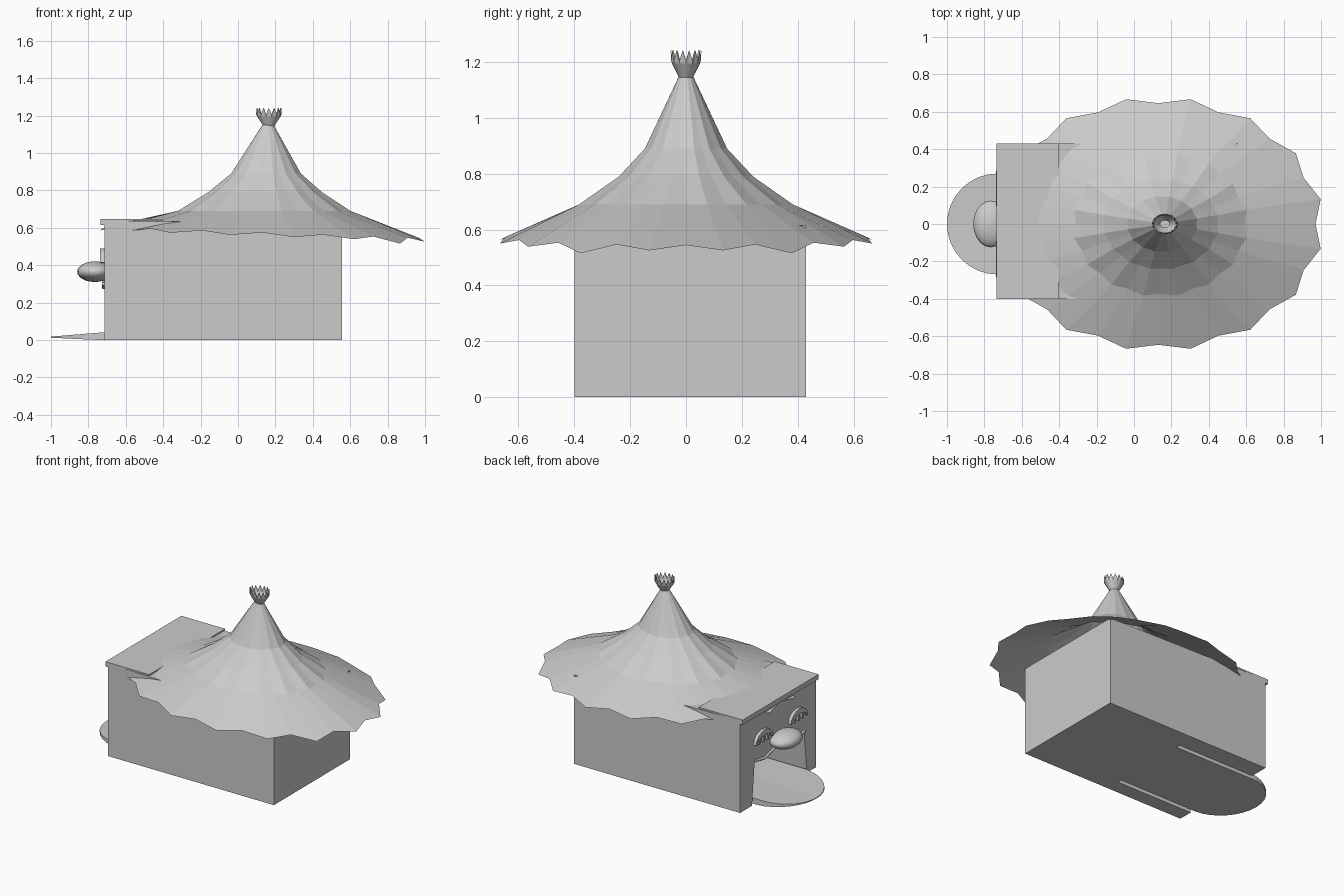
import bpy, bmesh
from math import sin, cos, pi

if "Cube" in bpy.data.objects:
    bpy.data.objects.remove(bpy.data.objects["Cube"])


def make(name, verts, faces):
    me = bpy.data.meshes.new(name)
    me.from_pydata(verts, [], faces)
    bm = bmesh.new()
    bm.from_mesh(me)
    bmesh.ops.recalc_face_normals(bm, faces=bm.faces)
    bm.to_mesh(me)
    bm.free()
    ob = bpy.data.objects.new(name, me)
    bpy.context.collection.objects.link(ob)
    return ob


def prism(name, outline, x0, x1):
    """Extrude a (y, z) outline along x."""
    n = len(outline)
    v = [(x, y, z) for x in (x0, x1) for y, z in outline]
    f = [tuple(range(n)), tuple(range(2 * n - 1, n - 1, -1))]
    f += [(i, (i + 1) % n, (i + 1) % n + n, i + n) for i in range(n)]
    return make(name, v, f)


def loft(name, rings):
    """Skin a list of equally sized closed rings, open at both ends."""
    n = len(rings[0])
    v = [p for r in rings for p in r]
    f = [(a * n + i, a * n + (i + 1) % n, (a + 1) * n + (i + 1) % n, (a + 1) * n + i)
         for a in range(len(rings) - 1) for i in range(n)]
    return make(name, v, f)


def tube(name, points, radius):
    cu = bpy.data.curves.new(name, 'CURVE')
    cu.dimensions = '3D'
    cu.bevel_depth = radius
    cu.bevel_resolution = 1
    cu.use_fill_caps = True
    sp = cu.splines.new('POLY')
    sp.points.add(len(points) - 1)
    for p, co in zip(sp.points, points):
        p.co = (*co, 1)
    ob = bpy.data.objects.new(name, cu)
    bpy.context.collection.objects.link(ob)
    return ob


# Body with slightly sloping top, hidden under the roof at the far end
body = prism("body", [(-.40, 0), (.43, 0), (.43, .64), (-.40, .64)], -.715, .555)
for v in body.data.vertices:
    if v.co.x > 0 and v.co.z > .5:
        v.co.z = .615

# Mouth-shaped doorway, open at the floor
half = [(.30, -.1), (.30, 0), (.27, .30), (.16, .28), (.06, .31)]
outline = half + [(-y, z) for y, z in reversed(half)]
cutter = prism("doorway_cutter", outline, -.9, -.12)
cutter.hide_render = True
cutter.hide_set(True)
mod = body.modifiers.new("doorway", 'BOOLEAN')
mod.object = cutter
mod.operation = 'DIFFERENCE'
mod.solver = 'EXACT'

# Flat top plate with a lip folded over the entrance
prism("top_plate", [(-.40, .638), (.43, .638), (.43, .648), (-.40, .648)], -.735, -.40)
prism("plate_lip", [(-.40, .615), (.43, .615), (.43, .648), (-.40, .648)], -.735, -.715)

# Tongue ramp: rounded tip, low central crease
N = 16
rim = [(-.12, .27)] + [(-.73 - .27 * sin(pi * i / N), .27 * cos(pi * i / N))
                       for i in range(N + 1)] + [(-.12, -.27)]


def tongue_z(x):
    return .04 - .022 * max(0, (-.73 - x) / .27)


n = len(rim)
top = [(x, y, tongue_z(x)) for x, y in rim]
bottom = [(x, y, .012 * max(0, (-.75 - x) / .25)) for x, y in rim]
faces = [(i, (i + 1) % n, n + (i + 1) % n, n + i) for i in range(n)]
faces += [tuple(range(2 * n - 1, n - 1, -1))]
crease = [(-.12, 0, .034), (-.73, 0, .034)]
tip = 1 + N // 2
faces += [tuple(range(0, tip + 1)) + (2 * n + 1, 2 * n),
          tuple(range(tip, n)) + (2 * n, 2 * n + 1)]
make("tongue", top + bottom + crease, faces)

# Pleated roof: 32 segments, folds grow towards a scalloped brim
S = 32
profile = [  # centre x, radius x, radius y, height, fold depth
    (.16, .03, .025, 1.15, 0), (.15, .19, .15, .89, .03), (.145, .31, .245, .79, .03),
    (.14, .47, .39, .69, .04), (.13, .885, .68, .55, .05)]
rings = []
for cx, rx, ry, z, fold in profile:
    ring = []
    brim = z < .6
    for i in range(S):
        a = 2 * pi * i / S
        k = 1 if i % 2 else 1 - fold
        x = cx + rx * k * cos(a)
        dz = (0 if i % 2 else .018) - .035 * (x - .3) if brim else 0
        if brim and i in (3, 29):
            dz -= .015
        ring.append((x, ry * k * sin(a), z + dz))
    rings.append(ring)
loft("roof", rings)

# Spiky straw crown above the neck
crown = []
for rx, ry, lo, hi in ((.03, .025, 1.145, 1.145), (.062, .05, 1.195, 1.195),
                       (.068, .055, 1.205, 1.24)):
    crown.append([(.165 + rx * cos(2 * pi * i / 28), ry * sin(2 * pi * i / 28),
                   hi if i % 2 else lo) for i in range(28)])
straw = loft("straw_crown", crown)
straw.modifiers.new("thickness", 'SOLIDIFY').thickness = .006

# Nose
bpy.ops.mesh.primitive_uv_sphere_add(segments=20, ring_count=12, radius=1,
                                     location=(-.765, 0, .365))
nose = bpy.context.object
nose.name = "nose"
nose.scale = (.095, .125, .055)
bpy.ops.object.shade_smooth()

# Upper lip along the doorway edge
tube("upper_lip", [(-.718, y, z) for y, z in outline[2:-2]], .01)

# Closed eyes: arched crescent lids with lashes below
for side, label in ((1, "left"), (-1, "right")):
    arc = [pi * i / 8 for i in range(9)]
    outer = [(side * (.19 + .095 * cos(a)), .415 + .075 * sin(a)) for a in arc]
    inner = [(side * (.19 + .085 * cos(a)), .412 + .045 * sin(a)) for a in reversed(arc)]
    prism(label + "_eyelid", outer + inner, -.737, -.71)
    for j in range(3):
        y = .19 + (j - 1) * .045
        prism(f"{label}_lash_{j}", [(side * (y - .011), .455), (side * (y + .011), .455),
                                    (side * (y + .005), .405), (side * (y - .005), .405)],
              -.733, -.71)
